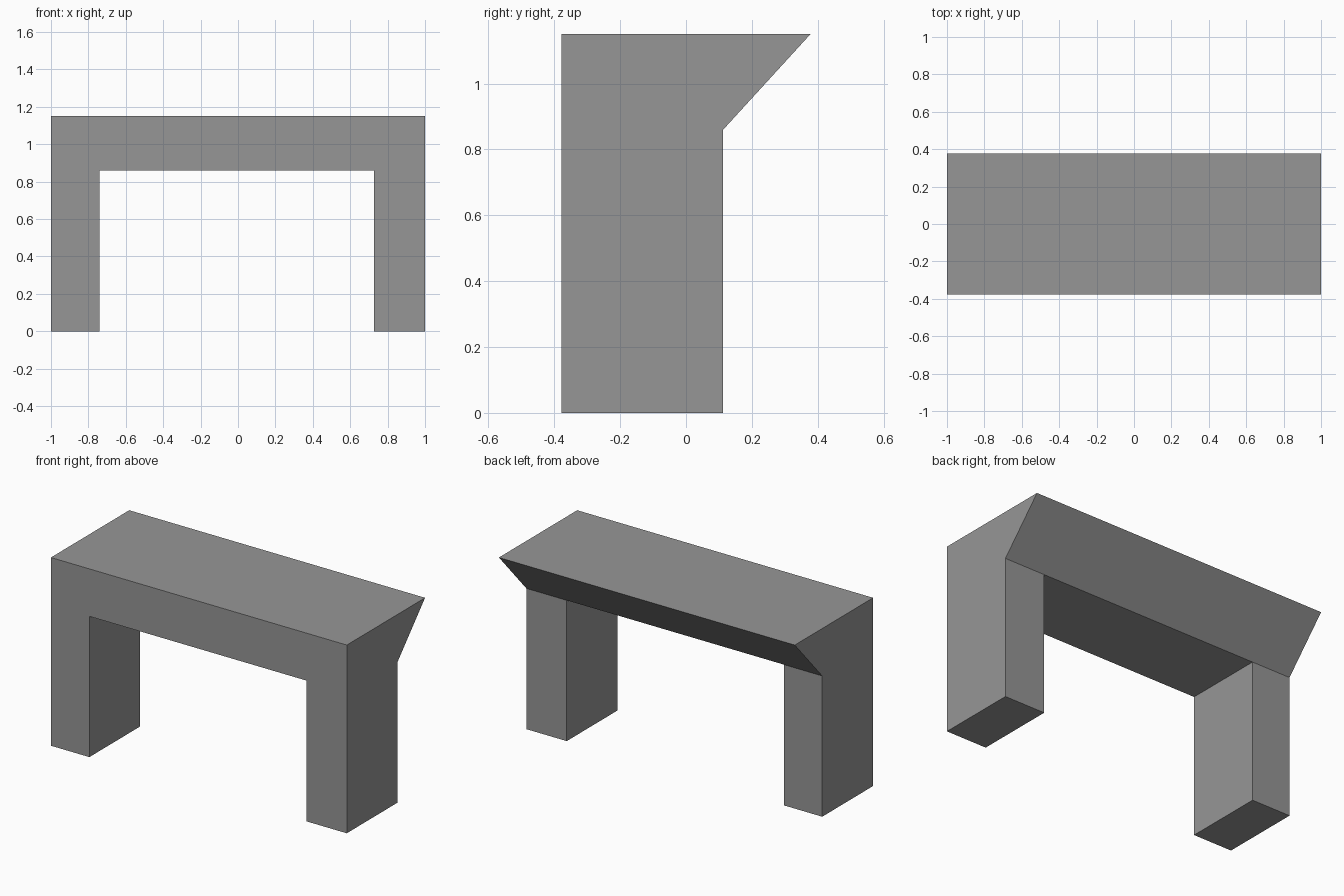
import bpy
import bmesh
from mathutils import Vector

cube = bpy.data.objects.get("Cube")
if cube:
    bpy.data.objects.remove(cube, do_unlink=True)

# Main dimensions
FRONT, LEG_BACK, TOP_BACK = -0.378, 0.113, 0.378
UNDERSIDE, TOP = 0.86, 1.15
RIGHT_LEG_INNER, LEFT_LEG_INNER = -0.74, 0.727

stone = bpy.data.materials.new("plain grey")
stone.use_nodes = True
grey = (0.305, 0.305, 0.305, 1.0)
stone.diffuse_color = grey
stone.node_tree.nodes["Principled BSDF"].inputs["Base Color"].default_value = grey

bm = bmesh.new()

# Beam: sloped-back profile swept along x
profile = [(FRONT, UNDERSIDE), (LEG_BACK, UNDERSIDE), (TOP_BACK, TOP), (FRONT, TOP)]
end = bm.faces.new([bm.verts.new((-1, y, z)) for y, z in profile])
swept = bmesh.ops.extrude_face_region(bm, geom=[end], use_keep_orig=True)
bmesh.ops.translate(bm, vec=(2, 0, 0),
                    verts=[v for v in swept["geom"] if isinstance(v, bmesh.types.BMVert)])
bmesh.ops.recalc_face_normals(bm, faces=bm.faces[:])

# Legs: cut the underside at the inner leg lines and pull the ends down to the floor
for x in (RIGHT_LEG_INNER, LEFT_LEG_INNER):
    bmesh.ops.bisect_plane(bm, geom=bm.verts[:] + bm.edges[:] + bm.faces[:],
                           plane_co=(x, 0, 0), plane_no=(1, 0, 0))
bm.normal_update()
feet = [f for f in bm.faces if f.normal.z < -0.99
        and not RIGHT_LEG_INNER < f.calc_center_median().x < LEFT_LEG_INNER]
pulled = bmesh.ops.extrude_face_region(bm, geom=feet)
bmesh.ops.translate(bm, vec=Vector((0, 0, -UNDERSIDE)),
                    verts=[v for v in pulled["geom"] if isinstance(v, bmesh.types.BMVert)])

# Merge coplanar faces into clean flat sides
bmesh.ops.dissolve_limit(bm, angle_limit=0.01, verts=bm.verts[:], edges=bm.edges[:])
bmesh.ops.recalc_face_normals(bm, faces=bm.faces[:])

mesh = bpy.data.meshes.new("bench_frame")
bm.to_mesh(mesh)
bm.free()
mesh.materials.append(stone)
bpy.context.collection.objects.link(bpy.data.objects.new("bench_frame", mesh))
